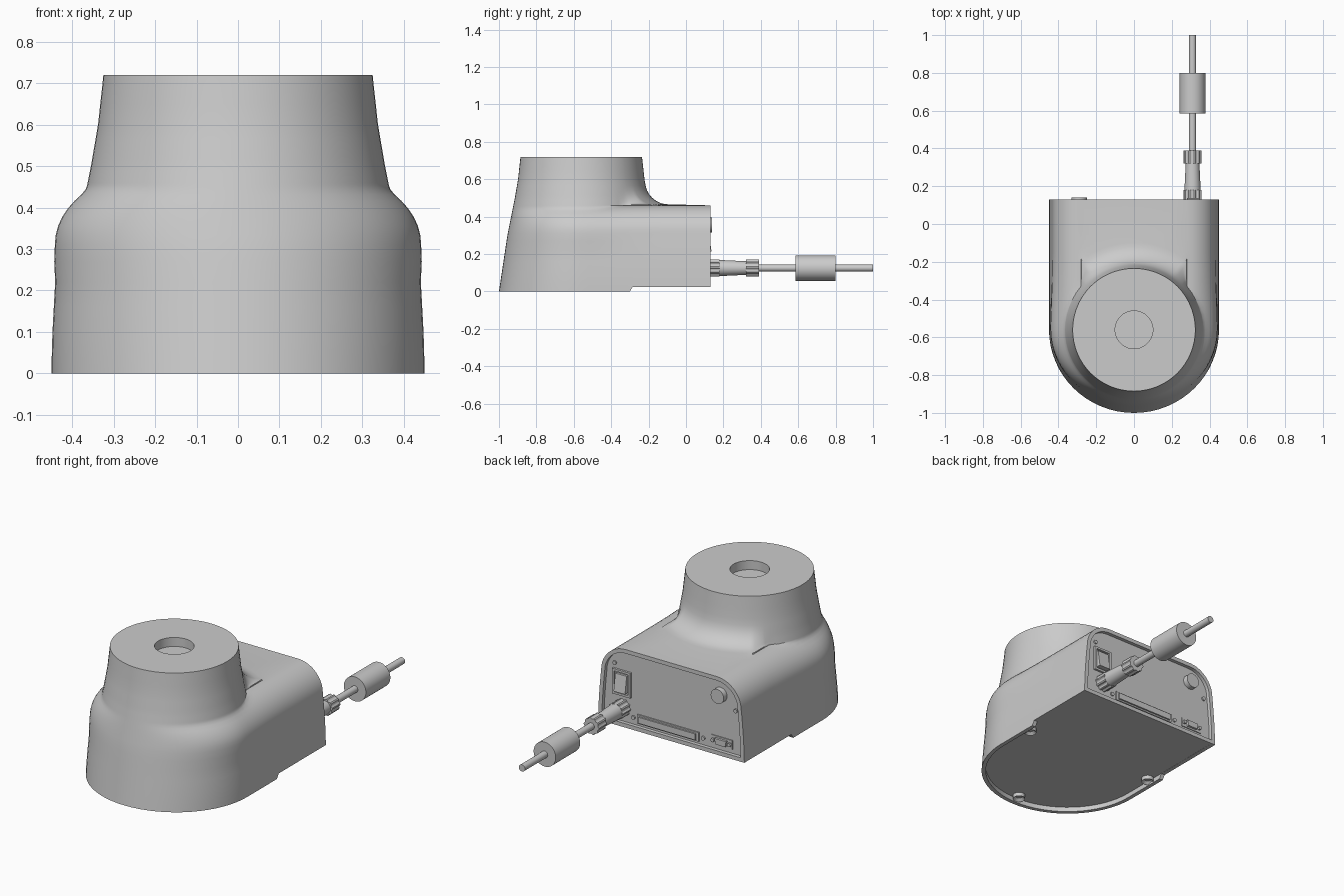
import bpy, bmesh
from math import sin, cos, pi, sqrt, atan2, hypot, radians

if "Cube" in bpy.data.objects:
    bpy.data.objects.remove(bpy.data.objects["Cube"])

CY = -0.56          # neck axis
BACK = 0.13         # rear plane
PANEL = 0.11        # recessed rear panel
NECK = [(0, .44), (.1, .425), (.2, .41), (.3, .395), (.4, .375), (.5, .355), (.6, .338), (.7, .327), (.72, .325)]


def finish(name, bm, angle=30):
    bmesh.ops.recalc_face_normals(bm, faces=bm.faces)
    me = bpy.data.meshes.new(name)
    bm.to_mesh(me)
    bm.free()
    ob = bpy.data.objects.new(name, me)
    bpy.context.collection.objects.link(ob)
    bpy.ops.object.select_all(action='DESELECT')
    ob.select_set(True)
    bpy.context.view_layer.objects.active = ob
    bpy.ops.object.shade_smooth_by_angle(angle=radians(angle))
    return ob


def neck_radius(z):
    for (z0, r0), (z1, r1) in zip(NECK, NECK[1:]):
        if z <= z1:
            return r0 + (r1 - r0) * (z - z0) / (z1 - z0)
    return NECK[-1][1]


def half_width(z):
    if z < .31:
        return .45 - .02 * (z / .31) ** 2
    return .28 + .15 * sqrt(max(0, 1 - ((z - .31) / .15) ** 2))


def smax(a, b, k):
    return .5 * (a + b + sqrt((a - b) ** 2 + k * k))


SIDE = [-.56, -.52, -.48, -.44, -.4, -.36, -.33, -.3, -.285, -.26, -.235, -.21,
        -.185, -.16, -.13, -.09, -.04, .03, BACK]


def housing_ring(z):
    """Plan outline of the lower housing: straight sides, flat back, round front."""
    t = max(0, (z - .2) / .26)
    k, w, r = .2 * t * (1 - t), half_width(z), neck_radius(z)
    side = [(smax(w, sqrt(max(0, r * r - (y - CY) ** 2)), k), y) for y in SIDE]
    wb, rx = side[-1][0], side[0][0]
    back = [(wb * (1 - i / 5), BACK) for i in range(1, 10)]
    left = [(-x, y) for x, y in reversed(side)]
    front = [(-rx * cos(pi * i / 32), CY - r * sin(pi * i / 32)) for i in range(1, 32)]
    return side + back + left + front


# Housing: lofted rings from foot, over the rear shelf, up the neck to the top
base = housing_ring(0)
foot_z = [.025 if y > -.29 else 0 for x, y in base]
inner = [(x * .95, min(y, .125) if y > CY else y - .022 * (y - CY) / .44) for x, y in base]
rings = [[(x, y, .026) for x, y in inner],
         [(x, y, f) for (x, y), f in zip(inner, foot_z)],
         [(x, y, f) for (x, y), f in zip(base, foot_z)]]
levels = [.04, .1, .16, .22, .27] + [.31 + .15 * sin(pi / 2 * i / 10) for i in range(11)]
for z in levels:
    rings.append([(x, y, z) for x, y in housing_ring(z)])
shelf = housing_ring(.46)
angles = [atan2(y - CY, x) for x, y in shelf]
flare = [max(0, min(.1, hypot(x, y - CY) - neck_radius(.46))) for x, y in shelf]
for z in (.466, .469, .474, .481, .49, .502, .518, .54, .566, .6, .65, .7, .72):
    u = max(0, 1 - (z - .466) / .1)
    rings.append([((neck_radius(z) + f * (1 - sqrt(1 - u * u))) * cos(a),
                   CY + (neck_radius(z) + f * (1 - sqrt(1 - u * u))) * sin(a), z)
                  for a, f in zip(angles, flare)])
for z in (.72, .67):    # central bore in the top
    rings.append([(.1 * cos(a), CY + .1 * sin(a), z) for a in angles])

bm = bmesh.new()
vs = [[bm.verts.new(p) for p in ring] for ring in rings]
n = len(base)
rear = []
for k in range(len(vs) - 1):
    for j in range(n):
        f = bm.faces.new((vs[k][j], vs[k][(j + 1) % n], vs[k + 1][(j + 1) % n], vs[k + 1][j]))
        if all(abs(v.co.y - BACK) < 1e-5 for v in f.verts):
            rear.append(f)
bm.faces.new(vs[0])
bm.faces.new(vs[-1])
bmesh.ops.recalc_face_normals(bm, faces=bm.faces)
panel = bmesh.ops.dissolve_faces(bm, faces=rear)['region']
bmesh.ops.inset_region(bm, faces=panel, thickness=.022, use_even_offset=True)
lip = bmesh.ops.extrude_face_region(bm, geom=panel)
bmesh.ops.translate(bm, verts=[v for v in lip['geom'] if isinstance(v, bmesh.types.BMVert)],
                    vec=(0, PANEL - BACK, 0))
bmesh.ops.delete(bm, geom=[f for f in panel if f.is_valid], context='FACES')
finish("housing", bm, 35)


# Prisms along y from an x/z outline
def circle(r, n=32, ridge=0):
    return [((r - ridge * (i // 2 % 2)) * cos(2 * pi * i / n),
             (r - ridge * (i // 2 % 2)) * sin(2 * pi * i / n)) for i in range(n)]


def rect(w, h):
    return [(-w / 2, -h / 2), (w / 2, -h / 2), (w / 2, h / 2), (-w / 2, h / 2)]


def prism(name, x, z, outline, y0, y1, end_scale=1):
    bm = bmesh.new()
    a = [bm.verts.new((x + p, y0, z + q)) for p, q in outline]
    b = [bm.verts.new((x + p * end_scale, y1, z + q * end_scale)) for p, q in outline]
    bm.faces.new(a)
    bm.faces.new(b)
    for i in range(len(a)):
        j = (i + 1) % len(a)
        bm.faces.new((a[i], a[j], b[j], b[i]))
    return finish(name, bm)


# Power cable with plug and ferrite core
CX, CZ = .31, .125
prism("plug_collar", CX, CZ, circle(.047, 40, .006), PANEL - .005, .18)
prism("plug_body", CX, CZ, circle(.043), .18, .325, .84)
prism("plug_nut", CX, CZ, circle(.047, 40, .005), .32, .39)
prism("cable", CX, CZ, circle(.019, 24), .38, 1.0)
prism("ferrite_core", CX, CZ, circle(.068, 40), .585, .8)

# Round push button
prism("button", -.29, .355, circle(.04), PANEL - .005, .14)

# Rocker switch: frame bars plus wedge rocker
SX, SZ = .315, .26
for s in (-1, 1):
    prism("switch_frame_side", SX + s * .05, SZ, rect(.012, .14), PANEL - .005, .122)
    prism("switch_frame_end", SX, SZ + s * .064, rect(.1, .012), PANEL - .005, .122)
rocker = prism("switch_rocker", SX, SZ, rect(.07, .095), PANEL - .005, .122)
for v in rocker.data.vertices:
    if v.co.y > PANEL and v.co.z < SZ:
        v.co.y = .137

# Long multi-pin connector
prism("long_connector_plate", .03, .085, rect(.38, .05), PANEL - .005, .117)
prism("long_connector_shell", .03, .085, rect(.35, .034), PANEL, .126)

# Small D-shaped serial connector
prism("serial_plate", -.3, .095, rect(.13, .05), PANEL - .005, .115)
prism("serial_shell", -.3, .095, [(-.03, -.016), (.03, -.016), (.036, .016), (-.036, .016)], PANEL, .128)
for s in (-1, 1):
    prism("serial_nut", -.3 + s * .051, .095, circle(.011, 6), PANEL, .127)

# Panel screws
for x, z in ((.36, .36), (-.385, .29), (.245, .085), (-.185, .085)):
    prism("panel_screw", x, z, circle(.011, 16), PANEL - .005, .118)

# Screw tabs under the rim
for x, y in ((.405, -.37), (-.405, -.37), (0, -.945)):
    bm = bmesh.new()
    bmesh.ops.create_cone(bm, cap_ends=True, segments=24, radius1=.032, radius2=.032, depth=.024)
    top = [f for f in bm.faces if f.normal.z < -.9]
    bmesh.ops.inset_region(bm, faces=top, thickness=.016)
    bmesh.ops.translate(bm, verts=list({v for f in top for v in f.verts}), vec=(0, 0, .014))
    bmesh.ops.translate(bm, verts=bm.verts, vec=(x, y, .016))
    finish("screw_tab", bm)
